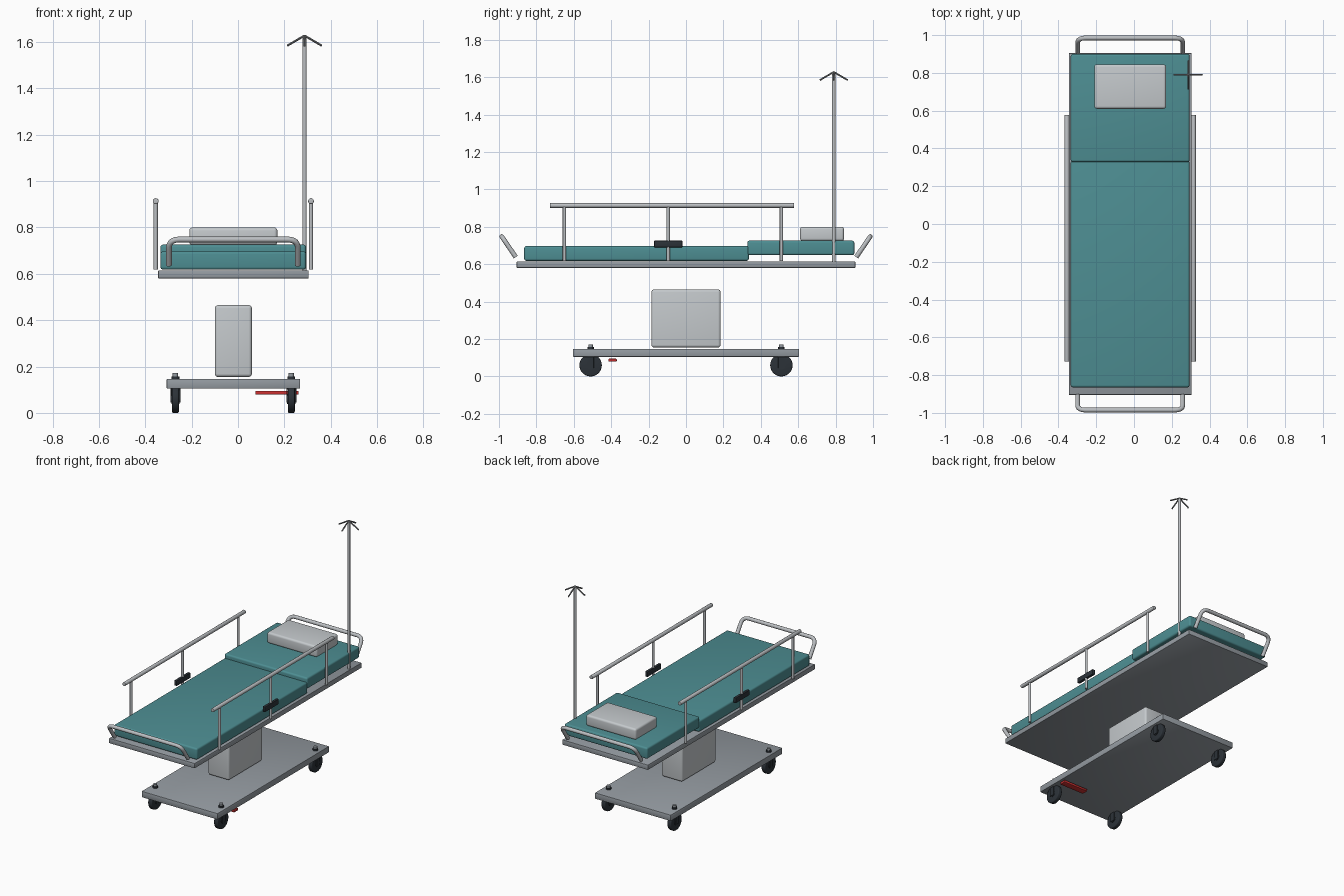
import bpy, bmesh, math
from mathutils import Vector

if "Cube" in bpy.data.objects:
    bpy.data.objects.remove(bpy.data.objects["Cube"])

CX = -0.02  # centre line of the bed


def material(name, rgb):
    m = bpy.data.materials.new(name)
    m.diffuse_color = (*rgb, 1)
    m.use_nodes = True
    m.node_tree.nodes["Principled BSDF"].inputs["Base Color"].default_value = m.diffuse_color
    return m


TEAL = material("teal_vinyl", (0.075, 0.27, 0.29))
LINEN = material("pale_grey", (0.56, 0.59, 0.61))
STEEL = material("steel", (0.50, 0.52, 0.54))
FRAME = material("frame_grey", (0.30, 0.33, 0.36))
RUBBER = material("dark_rubber", (0.025, 0.032, 0.04))
HOOK = material("hook_grey", (0.22, 0.23, 0.24))
RED = material("red", (0.60, 0.03, 0.03))


def finish(name, bm, mat):
    me = bpy.data.meshes.new(name)
    bm.to_mesh(me)
    bm.free()
    me.materials.append(mat)
    ob = bpy.data.objects.new(name, me)
    bpy.context.collection.objects.link(ob)
    smooth(ob)
    return ob


def smooth(ob):
    bpy.ops.object.select_all(action='DESELECT')
    ob.select_set(True)
    bpy.context.view_layer.objects.active = ob
    bpy.ops.object.shade_smooth_by_angle(angle=math.radians(35))


def box(name, x, y, z, mat, bevel=0.004, segments=2):
    """Rounded box from (min, max) ranges."""
    bm = bmesh.new()
    bmesh.ops.create_cube(bm, size=1)
    for v in bm.verts:
        for i, (a, b) in enumerate((x, y, z)):
            v.co[i] = (a + b) / 2 + v.co[i] * (b - a)
    if bevel:
        bmesh.ops.bevel(bm, geom=bm.edges[:], offset=bevel, segments=segments,
                        profile=0.5, affect='EDGES')
    return finish(name, bm, mat)


def rod(name, a, b, r, mat, sides=16, bevel=0):
    """Cylinder between two points."""
    a, b = Vector(a), Vector(b)
    bm = bmesh.new()
    bmesh.ops.create_cone(bm, cap_ends=True, segments=sides, radius1=r,
                          radius2=r, depth=(b - a).length)
    if bevel:
        rims = [e for e in bm.edges if abs(e.verts[0].co.z - e.verts[1].co.z) < 1e-5]
        bmesh.ops.bevel(bm, geom=rims, offset=bevel, segments=3, profile=0.5, affect='EDGES')
    rot = Vector((0, 0, 1)).rotation_difference(b - a)
    for v in bm.verts:
        v.co = rot @ v.co + (a + b) / 2
    return finish(name, bm, mat)


def tube(name, corners, r, fillet, mat):
    """Bent tube with rounded corners."""
    p = [Vector(c) for c in corners]
    path = [p[0]]
    for i in range(1, len(p) - 1):
        a = p[i] + (p[i - 1] - p[i]).normalized() * fillet
        b = p[i] + (p[i + 1] - p[i]).normalized() * fillet
        for k in range(9):
            t = k / 8
            path.append(a * (1 - t) ** 2 + p[i] * 2 * t * (1 - t) + b * t * t)
    path.append(p[-1])
    cu = bpy.data.curves.new(name, 'CURVE')
    cu.dimensions = '3D'
    cu.bevel_depth = r
    cu.bevel_resolution = 4
    cu.use_fill_caps = True
    sp = cu.splines.new('POLY')
    sp.points.add(len(path) - 1)
    for q, c in zip(sp.points, path):
        q.co = (*c, 1)
    cu.materials.append(mat)
    ob = bpy.data.objects.new(name, cu)
    bpy.context.collection.objects.link(ob)
    bpy.ops.object.select_all(action='DESELECT')
    ob.select_set(True)
    bpy.context.view_layer.objects.active = ob
    bpy.ops.object.convert(target='MESH')
    smooth(bpy.context.object)


# Wheeled base and lifting column
box("base_plate", (CX - 0.288, CX + 0.288), (-0.605, 0.605), (0.105, 0.147), FRAME)
box("lift_column", (CX - 0.08, CX + 0.08), (-0.185, 0.185), (0.155, 0.465), LINEN, 0.014, 4)
box("brake_pedal", (0.075, 0.262), (-0.415, -0.37), (0.079, 0.095), RED, 0.004)

# Casters
for sx in (-1, 1):
    for sy in (-1, 1):
        x, y = CX + sx * 0.25, sy * 0.51
        rod("caster_wheel", (x - 0.015, y, 0.06), (x + 0.015, y, 0.06), 0.06, RUBBER, 28, 0.006)
        rod("caster_hub", (x - 0.018, y, 0.06), (x + 0.018, y, 0.06), 0.022, RUBBER, 16)
        for s in (-1, 1):
            c = x + s * 0.0185
            box("caster_fork", (c - 0.003, c + 0.003), (y - 0.017, y + 0.017),
                (0.045, 0.108), RUBBER, 0.001, 1)
        rod("caster_stem", (x, y, 0.10), (x, y, 0.158), 0.017, RUBBER)
        rod("caster_cap", (x, y, 0.158), (x, y, 0.172), 0.012, FRAME)

# Deck, mattress and pillow
box("deck", (CX - 0.325, CX + 0.325), (-0.905, 0.905), (0.58, 0.615), FRAME)
box("mattress_body", (CX - 0.315, CX + 0.314), (-0.865, 0.336), (0.618, 0.697), TEAL, 0.012, 4)
box("mattress_head", (CX - 0.315, CX + 0.314), (0.328, 0.9), (0.648, 0.726), TEAL, 0.012, 4)
box("pillow", (CX - 0.19, CX + 0.19), (0.61, 0.845), (0.724, 0.80), LINEN, 0.014, 4)

# Side rails with posts and latches
for s in (-1, 1):
    x = CX + s * 0.335
    rod("side_rail", (x, -0.728, 0.914), (x, 0.578, 0.914), 0.0125, STEEL, 16, 0.002)
    for y in (-0.65, -0.095, 0.51):
        rod("rail_post", (x, y, 0.618), (x, y, 0.914), 0.009, STEEL)
    box("rail_latch", (x - 0.0095, x + 0.0095), (-0.17, -0.02), (0.69, 0.726), RUBBER, 0.003)

# Push handles at both ends
for s in (-1, 1):
    lo, hi = (s * 0.91, 0.638), (s * 0.985, 0.748)
    tube("push_handle", [(CX - 0.278, *lo), (CX - 0.278, *hi),
                         (CX + 0.278, *hi), (CX + 0.278, *lo)], 0.0125, 0.045, STEEL)

# Drip pole with four hooks
px, py, top = 0.287, 0.79, 1.628
rod("drip_pole", (px, py, 0.612), (px, py, top), 0.0095, STEEL)
for dx, dy in ((1, 0), (-1, 0), (0, 1), (0, -1)):
    rod("drip_hook", (px, py, top), (px + dx * 0.075, py + dy * 0.075, 1.584), 0.0045, HOOK, 8)
